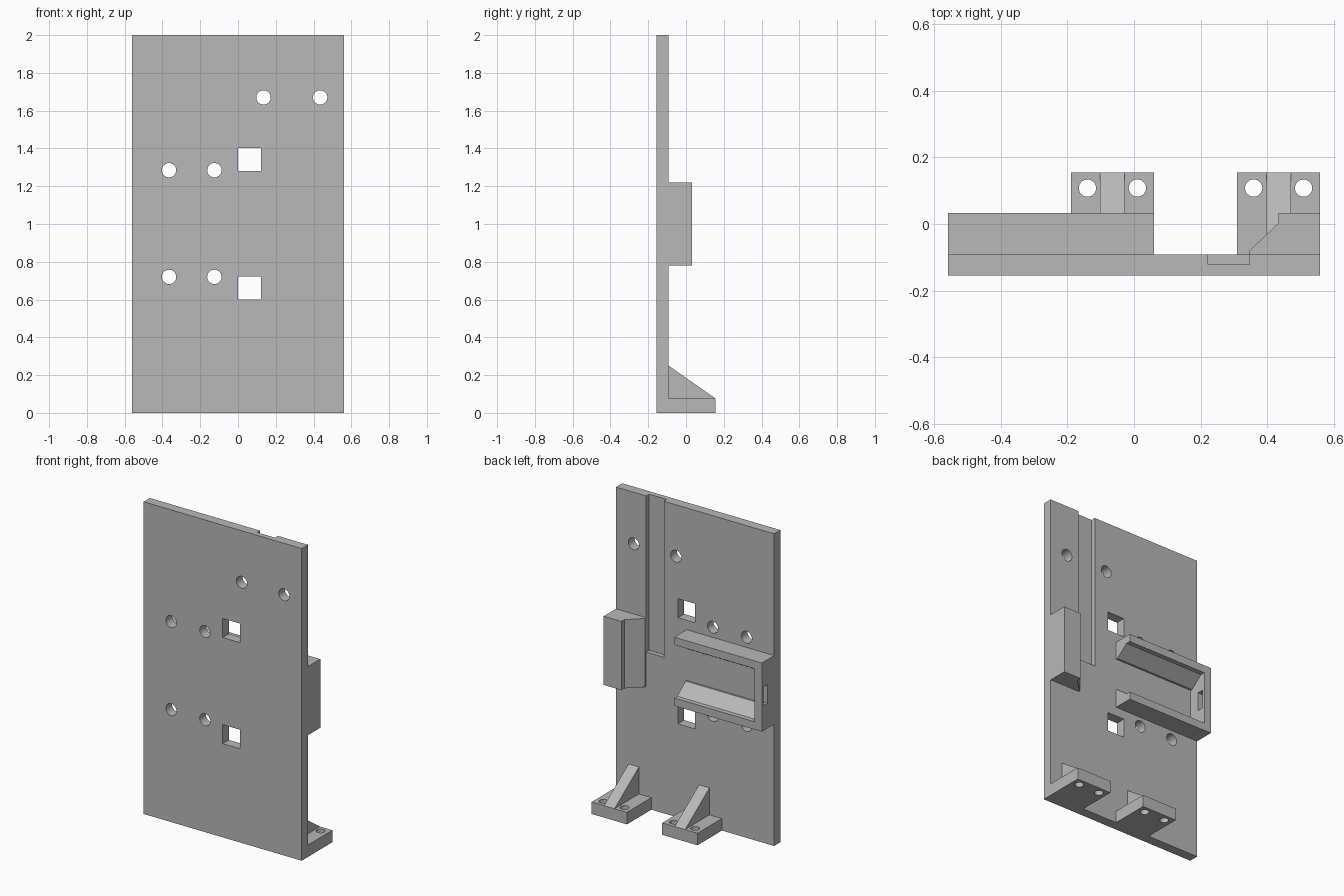
import bpy, bmesh, math
from mathutils import Vector

if "Cube" in bpy.data.objects:
    bpy.data.objects.remove(bpy.data.objects["Cube"], do_unlink=True)

gray = bpy.data.materials.new("plain gray")
gray.use_nodes = True
gray.diffuse_color = (0.48, 0.48, 0.48, 1)
gray.node_tree.nodes["Principled BSDF"].inputs["Base Color"].default_value = gray.diffuse_color

FRONT, BACK, RAIL = -0.155, -0.092, 0.033   # plate faces and depth of the raised parts
SIDE, LOW, HIGH = 0.56, 0.78, 1.22


def prism(name, axis, profile, lo, hi):
    """Extrude a 2D profile (the two other axes, in order) along an axis."""
    def point(p, t):
        c = list(p)
        c.insert("xyz".index(axis), t)
        return Vector(c)
    bm = bmesh.new()
    face = bm.faces.new([bm.verts.new(point(p, lo)) for p in profile])
    ext = bmesh.ops.extrude_face_region(bm, geom=[face])
    verts = [v for v in ext["geom"] if isinstance(v, bmesh.types.BMVert)]
    bmesh.ops.translate(bm, verts=verts, vec=point((0, 0), hi - lo))
    bmesh.ops.recalc_face_normals(bm, faces=bm.faces)
    mesh = bpy.data.meshes.new(name)
    bm.to_mesh(mesh)
    bm.free()
    mesh.materials.append(gray)
    ob = bpy.data.objects.new(name, mesh)
    bpy.context.collection.objects.link(ob)
    return ob


def rect(a0, a1, b0, b1):
    return [(a0, b0), (a1, b0), (a1, b1), (a0, b1)]


def circle(a, b, r, n=32):
    return [(a + r * math.cos(i * math.tau / n), b + r * math.sin(i * math.tau / n)) for i in range(n)]


def cut(ob, cutters):
    """Subtract the cutters, bake the result and remove them."""
    for c in cutters:
        c.hide_render = True
        mod = ob.modifiers.new("cut", 'BOOLEAN')
        mod.operation, mod.solver, mod.object = 'DIFFERENCE', 'EXACT', c
    deps = bpy.context.evaluated_depsgraph_get()
    mesh = bpy.data.meshes.new_from_object(ob.evaluated_get(deps))
    ob.modifiers.clear()
    ob.data = mesh
    for c in cutters:
        bpy.data.objects.remove(c, do_unlink=True)
    bpy.ops.object.select_all(action='DESELECT')
    ob.select_set(True)
    bpy.context.view_layer.objects.active = ob
    bpy.ops.object.shade_smooth_by_angle(angle=math.radians(30))


# Back plate with round holes, square windows and a groove at the back
plate = prism("back_plate", "z", rect(-SIDE, SIDE, FRONT, BACK), 0, 2)
holes = [(x, z) for x in (-0.365, -0.125) for z in (0.72, 1.285)] + [(0.135, 1.67), (0.435, 1.67)]
cutters = [prism("hole_cutter", "y", circle(x, z, 0.038), -0.3, 0.1) for x, z in holes]
cutters += [prism("window_cutter", "y", rect(0, 0.122, z, z + 0.122), -0.3, 0.1) for z in (0.6, 1.28)]
cutters.append(prism("groove_cutter", "z", rect(0.222, 0.347, -0.122, 0), 1.0, 2.1))
cut(plate, cutters)

# Side block with a slanted inner face
prism("side_block", "z", [(SIDE, BACK), (SIDE, RAIL), (0.435, RAIL), (0.435, 0.003),
                          (0.347, -0.08), (0.347, BACK)], LOW, HIGH)

# Holder: two facing rails with slanted inner sides, closed by a slotted end wall
for name, z, s in (("lower_rail", LOW, 1), ("upper_rail", HIGH, -1)):
    prism(name, "x", [(BACK, z), (RAIL, z), (RAIL, z + s * 0.05), (0.003, z + s * 0.05),
                      (-0.08, z + s * 0.115), (BACK, z + s * 0.115)], -0.51, 0.06)
wall = prism("holder_end_wall", "x", rect(BACK, RAIL, LOW, HIGH), -SIDE, -0.51)
cut(wall, [prism("slot_cutter", "x", rect(-0.025, 0.016, 0.94, 1.06), -0.7, -0.4)])

# Two feet, each with two screw holes and a triangular rib
for side, x in (("left", 0.435), ("right", -0.065)):
    foot = prism(side + "_foot", "z", rect(x - 0.125, x + 0.125, BACK, 0.155), 0, 0.077)
    cut(foot, [prism("screw_cutter", "z", circle(x + d, 0.108, 0.026), -0.1, 0.2)
               for d in (-0.075, 0.075)])
    prism(side + "_rib", "x", [(BACK, 0.077), (0.155, 0.077), (BACK, 0.25)], x - 0.037, x + 0.037)
